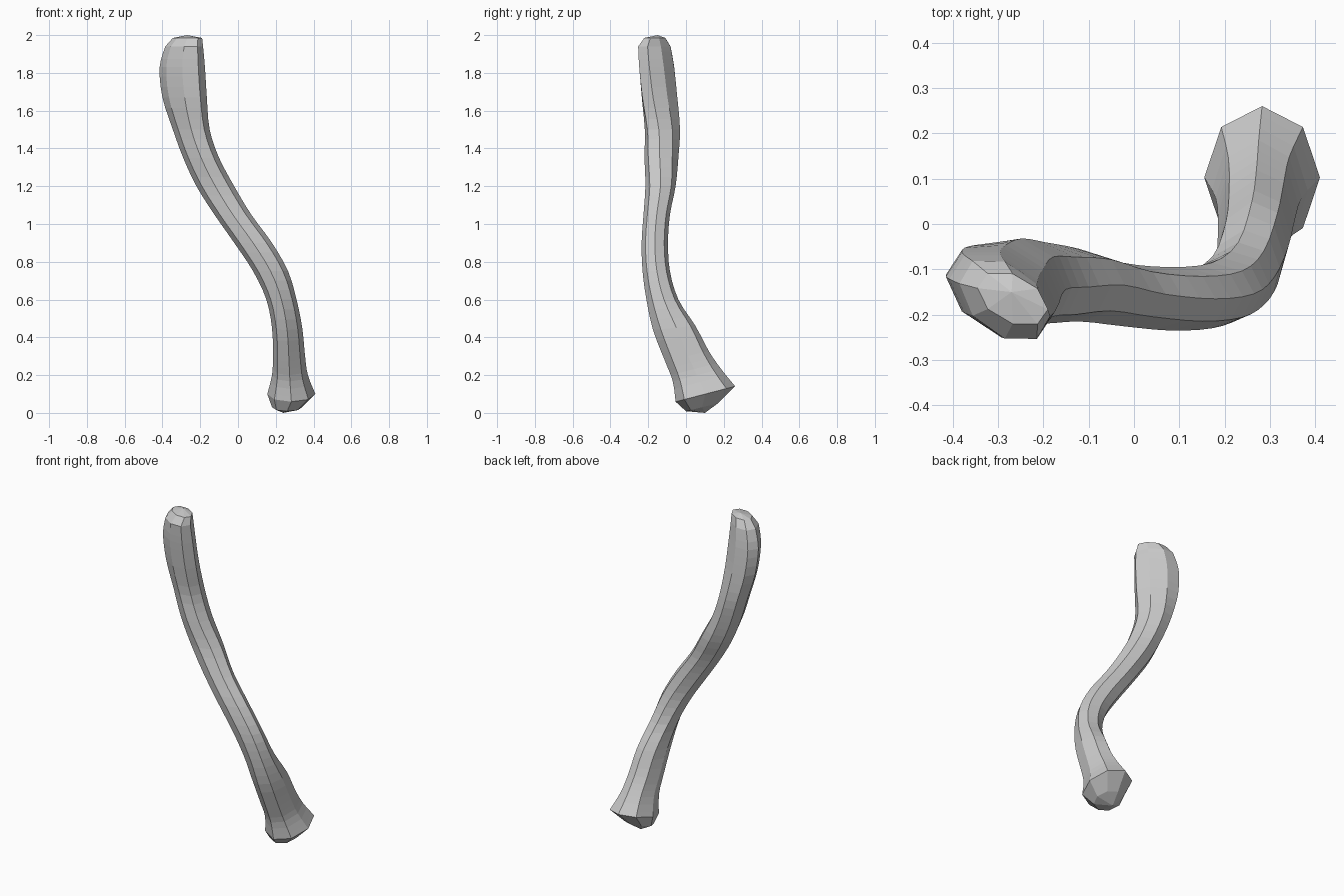
import bpy, bmesh
from math import sin, cos, pi

if "Cube" in bpy.data.objects:
    bpy.data.objects.remove(bpy.data.objects["Cube"])

SIDES, STEPS = 8, 3

# Limb cross-sections: z, x min, x max, y min, y max, skew, tilt
SECTIONS = [
    (0.10, 0.155, 0.41, -0.055, 0.26, 0.0, 0.26),
    (0.20, 0.18, 0.37, -0.07, 0.185, 0.0, 0.26),
    (0.30, 0.185, 0.355, -0.11, 0.12, 0.05, 0.25),
    (0.45, 0.18, 0.34, -0.175, 0.05, 0.1, 0.1),
    (0.60, 0.15, 0.31, -0.21, -0.04, 0.1, 0),
    (0.75, 0.08, 0.265, -0.23, -0.085, 0.05, 0),
    (0.90, -0.02, 0.18, -0.235, -0.095, 0, 0),
    (1.05, -0.125, 0.07, -0.225, -0.085, 0, 0),
    (1.20, -0.22, -0.02, -0.215, -0.055, 0, 0),
    (1.35, -0.29, -0.10, -0.22, -0.04, -0.1, 0),
    (1.50, -0.345, -0.15, -0.22, -0.03, -0.2, 0),
    (1.67, -0.40, -0.165, -0.24, -0.04, -0.35, 0),
    (1.83, -0.415, -0.175, -0.255, -0.055, -0.4, 0),
    (1.94, -0.385, -0.185, -0.26, -0.075, -0.4, 0),
]
# End caps: one small ring and a tip each
BOTTOM = (0.03, 0.18, 0.34, 0.0, 0.17, 0, 0.25)
TOP = (1.985, -0.345, -0.19, -0.225, -0.105, -0.4, 0)


def catmull(p0, p1, p2, p3, t):
    return tuple(0.5 * (2*b + (c-a)*t + (2*a-5*b+4*c-d)*t*t + (3*b-a-3*c+d)*t**3)
                 for a, b, c, d in zip(p0, p1, p2, p3))


def add_ring(bm, sec):
    z, x0, x1, y0, y1, skew, tilt = sec
    ring = []
    for i in range(SIDES):
        a = 2 * pi * i / SIDES
        dy = (y1 - y0) / 2 * sin(a + skew)
        ring.append(bm.verts.new(((x0+x1)/2 + (x1-x0)/2*cos(a), (y0+y1)/2 + dy, z + tilt*dy)))
    return ring


# Smooth the list of sections along the limb
rows = [BOTTOM]
last = len(SECTIONS) - 1
for i in range(last):
    pts = [SECTIONS[min(max(j, 0), last)] for j in range(i - 1, i + 3)]
    rows += [catmull(*pts, s / STEPS) for s in range(STEPS)]
rows += [SECTIONS[-1], TOP]

# Skin the rings and close both ends
bm = bmesh.new()
rings = [add_ring(bm, r) for r in rows]
tips = [bm.verts.new((0.24, 0.1, 0.0)), bm.verts.new((-0.27, -0.15, 2.0))]
for i in range(SIDES):
    j = (i + 1) % SIDES
    for lo, hi in zip(rings, rings[1:]):
        bm.faces.new((lo[i], lo[j], hi[j], hi[i]))
    bm.faces.new((rings[0][j], rings[0][i], tips[0]))
    bm.faces.new((rings[-1][i], rings[-1][j], tips[1]))
bmesh.ops.recalc_face_normals(bm, faces=bm.faces)

mesh = bpy.data.meshes.new("curved_branch")
bm.to_mesh(mesh)
bm.free()
bpy.context.collection.objects.link(bpy.data.objects.new("curved_branch", mesh))
